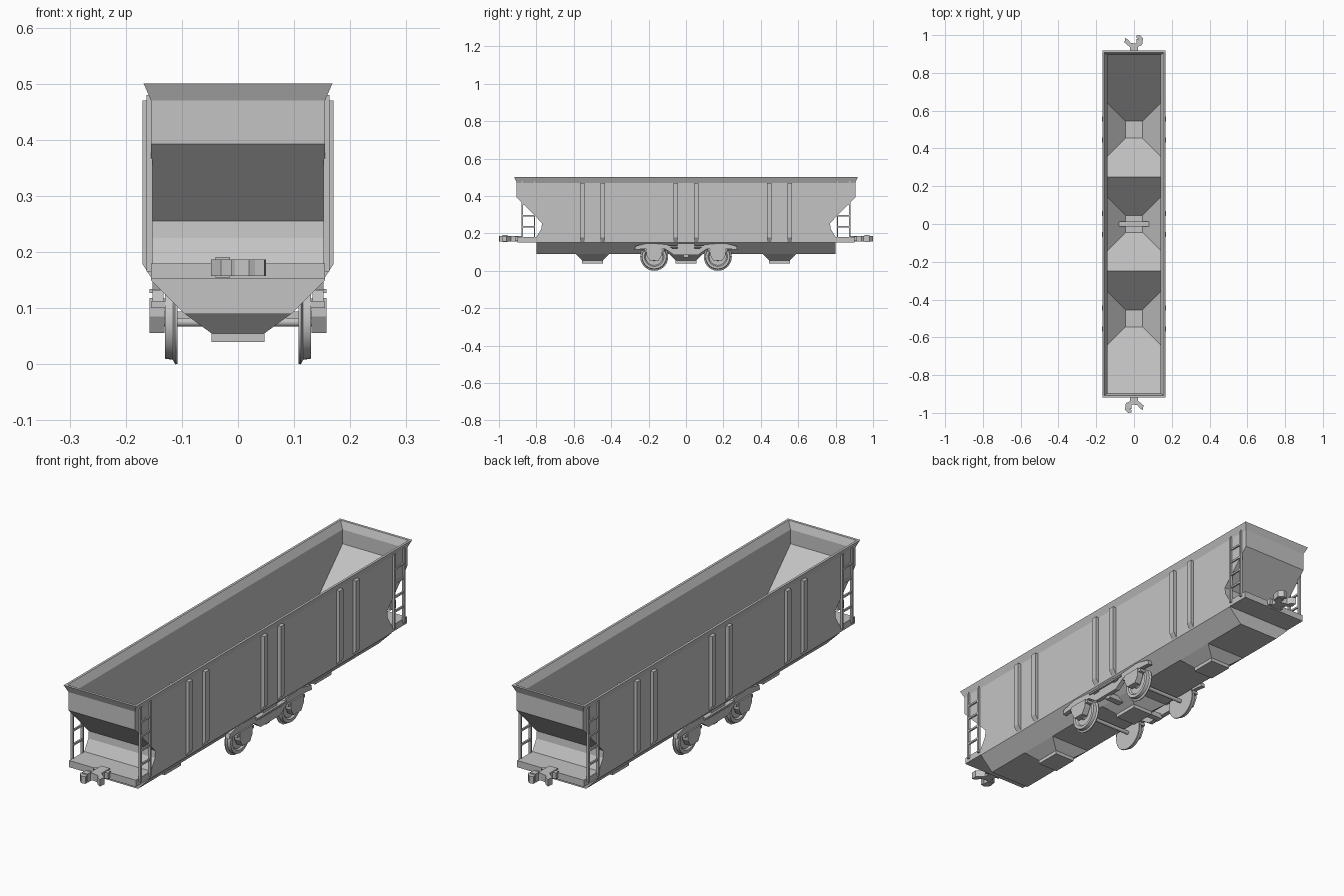
import bpy, bmesh, math
from mathutils import Vector

if "Cube" in bpy.data.objects:
    bpy.data.objects.remove(bpy.data.objects["Cube"])

grey = bpy.data.materials.new("wagon grey")
grey.diffuse_color = (0.55, 0.55, 0.55, 1)
grey.use_nodes = True
grey.node_tree.nodes["Principled BSDF"].inputs["Base Color"].default_value = grey.diffuse_color


def finish(name, bm, smooth=False):
    bmesh.ops.remove_doubles(bm, verts=bm.verts, dist=1e-5)
    bmesh.ops.recalc_face_normals(bm, faces=bm.faces)
    me = bpy.data.meshes.new(name)
    bm.to_mesh(me)
    bm.free()
    me.materials.append(grey)
    ob = bpy.data.objects.new(name, me)
    bpy.context.collection.objects.link(ob)
    if smooth:
        bpy.context.view_layer.objects.active = ob
        ob.select_set(True)
        bpy.ops.object.shade_smooth_by_angle(angle=math.radians(35))
        ob.select_set(False)
    return ob


def face(bm, pts):
    bm.faces.new([bm.verts.new(p) for p in pts])


def ring(bm, a, b):
    for i in range(len(a)):
        j = (i + 1) % len(a)
        face(bm, [a[i], a[j], b[j], b[i]])


def rect(x, y, z, yc=0):
    return [(-x, yc - y, z), (x, yc - y, z), (x, yc + y, z), (-x, yc + y, z)]


def prism(bm, pts, axis, lo, hi):
    """Extrude a closed 2D outline along an axis."""
    def at(p, h):
        q = list(p)
        q.insert(axis, h)
        return tuple(q)
    a, b = [at(p, lo) for p in pts], [at(p, hi) for p in pts]
    face(bm, a)
    face(bm, b)
    ring(bm, a, b)


def box(bm, x0, x1, y0, y1, z0, z1):
    prism(bm, [(x0, y0), (x1, y0), (x1, y1), (x0, y1)], 2, z0, z1)


def lathe(bm, profile, y, z, n=28):
    """Turn an (x, radius) profile around an axle parallel to x."""
    rings = []
    for x, r in profile:
        rings.append([(x, y + r * math.cos(2 * math.pi * i / n),
                       z + r * math.sin(2 * math.pi * i / n)) for i in range(n)])
    for a, b in zip(rings, rings[1:]):
        ring(bm, a, b)
    face(bm, rings[0])
    face(bm, rings[-1])


# Hopper body: one closed shell with three discharge bays
bm = bmesh.new()
W, WI, D = 0.155, 0.14, 0.80
BAYS = (-0.5, 0.0, 0.5)
end = [(0.905, 0.47), (0.905, 0.393), (0.77, 0.255), (0.773, 0.225), (D, 0.18), (D, 0.15)]
for s in (-1, 1):
    # outer end sheets and lower end plate
    for (y0, z0), (y1, z1) in zip(end, end[1:]):
        face(bm, [(-W, s * y0, z0), (W, s * y0, z0), (W, s * y1, z1), (-W, s * y1, z1)])
    face(bm, [(-W, s * D, 0.15), (W, s * D, 0.15), (0.095, s * D, 0.09), (-0.095, s * D, 0.09)])
    # outer side wall and sloping lower side
    face(bm, [(s * W, -y, z) for y, z in end] + [(s * W, y, z) for y, z in reversed(end)])
    cuts = [-D] + [c + d for c in BAYS for d in (-0.09, 0.09)] + [D]
    face(bm, [(s * W, D, 0.15), (s * W, -D, 0.15)] + [(s * 0.095, y, 0.09) for y in cuts])
    # inner side wall and inner end wall
    zig = [(-0.895, 0.41)]
    for c in BAYS:
        zig += [(c - 0.14, 0.155), (c + 0.14, 0.155), (c + 0.25, 0.265)]
    zig[-1] = (0.895, 0.41)
    face(bm, [(s * WI, y, z) for y, z in zig] + [(s * WI, 0.895, 0.47), (s * WI, -0.895, 0.47)])
    face(bm, [(-WI, s * 0.895, 0.47), (WI, s * 0.895, 0.47), (WI, s * 0.895, 0.41), (-WI, s * 0.895, 0.41)])
for a, b in zip(cuts[::2], cuts[1::2]):
    face(bm, [(-0.095, a, 0.09), (0.095, a, 0.09), (0.095, b, 0.09), (-0.095, b, 0.09)])
for c in BAYS:
    # outer chute
    r = [rect(0.095, 0.09, 0.09, c), rect(0.047, 0.055, 0.055, c), rect(0.047, 0.055, 0.04, c)]
    ring(bm, r[0], r[1])
    ring(bm, r[1], r[2])
    face(bm, r[2])
    # inner floor and slopes
    face(bm, rect(0.045, 0.045, 0.06, c))
    for s in (-1, 1):
        face(bm, [(s * 0.045, c - 0.045, 0.06), (s * 0.045, c + 0.045, 0.06),
                  (s * WI, c + 0.14, 0.155), (s * WI, c - 0.14, 0.155)])
        ye, ze = (s * 0.895, 0.41) if c * s > 0.1 else (c + s * 0.25, 0.265)
        half = [(0.045, c + s * 0.045, 0.06), (WI, c + s * 0.14, 0.155), (WI, ye, ze)]
        face(bm, half + [(-x, y, z) for x, y, z in reversed(half)])
# flared top rim
rims = [rect(W, 0.905, 0.47), rect(0.168, 0.918, 0.5), rect(0.158, 0.907, 0.5), rect(WI, 0.895, 0.47)]
for a, b in zip(rims, rims[1:]):
    ring(bm, a, b)
finish("hopper_body", bm)

# End platforms
bm = bmesh.new()
for s in (-1, 1):
    box(bm, -W, W, s * 0.79, s * 0.9, 0.152, 0.18)
finish("end_platforms", bm)

# Vertical side ribs with chamfered feet
bm = bmesh.new()
for s in (-1, 1):
    for c in BAYS:
        for d in (-0.055, 0.055):
            prism(bm, [(s * 0.15, 0.47), (s * 0.17, 0.47), (s * 0.17, 0.178), (s * 0.155, 0.155),
                       (s * 0.15, 0.155)], 1, c + d - 0.013, c + d + 0.013)
finish("side_ribs", bm)

# Corner ladders
bm = bmesh.new()
for sx in (-1, 1):
    for sy in (-1, 1):
        for y in (0.81, 0.875):
            box(bm, sx * 0.152, sx * 0.163, sy * (y - 0.004), sy * (y + 0.004), 0.165, 0.48)
        for z in (0.235, 0.295, 0.355, 0.415):
            box(bm, sx * 0.154, sx * 0.161, sy * 0.81, sy * 0.875, z - 0.004, z + 0.004)
finish("ladders", bm)

# Knuckle couplers, the front one turned half a circle
hook = [(-.02, .88), (.02, .88), (.02, .938), (.043, .948), (.048, .982), (.03, 1.0), (.012, .997),
        (.012, .985), (.027, .98), (.029, .965), (.005, .955), (-.02, .96), (-.03, .975),
        (-.047, .985), (-.05, .96), (-.02, .935)]
bm = bmesh.new()
for s in (-1, 1):
    prism(bm, [(s * x, s * y) for x, y in hook], 2, 0.157, 0.187)
    box(bm, -0.035, 0.035, s * 0.895, s * 0.915, 0.158, 0.184)
    box(bm, s * 0.014, s * 0.04, s * 0.955, s * 0.98, 0.155, 0.191)
finish("couplers", bm)

# Wheelsets
bm = bmesh.new()
wheel = [(.108, .02), (.108, .074), (.112, .075), (.116, .067), (.13, .065), (.13, .052),
         (.123, .046), (.123, .022), (.13, .018)]
for y in (-0.17, 0.17):
    for s in (-1, 1):
        lathe(bm, [(s * x, r) for x, r in wheel], y, 0.075)
    lathe(bm, [(-0.14, 0.008), (0.14, 0.008)], y, 0.075, 14)
finish("wheelsets", bm, True)

# Bogie side frames: dipped beam, axle boxes, spring seat
bm = bmesh.new()
half = [(.075, .12), (.1, .14), (.2, .148), (.27, .132), (.275, .112), (.235, .116),
        (.11, .116), (.065, .085)]
beam = half + [(-y, z) for y, z in reversed(half)]
axle_box = [(-.042, .118), (-.042, .085), (-.025, .056), (.025, .056), (.042, .085), (.042, .118)]
for s in (-1, 1):
    prism(bm, beam, 0, s * 0.133, s * 0.152)
    box(bm, s * 0.13, s * 0.158, -0.1, 0.1, 0.127, 0.134)
    box(bm, s * 0.135, s * 0.15, -0.045, 0.045, 0.11, 0.15)
    for y in (-0.17, 0.17):
        prism(bm, [(y + a, z) for a, z in axle_box], 0, s * 0.131, s * 0.158)
        box(bm, s * 0.13, s * 0.155, y - 0.055, y + 0.055, 0.1, 0.112)
finish("bogie_side_frames", bm)

# Bolster crossing the middle bay
bm = bmesh.new()
box(bm, -0.14, 0.14, -0.014, 0.014, 0.072, 0.094)
finish("bogie_bolster", bm)
